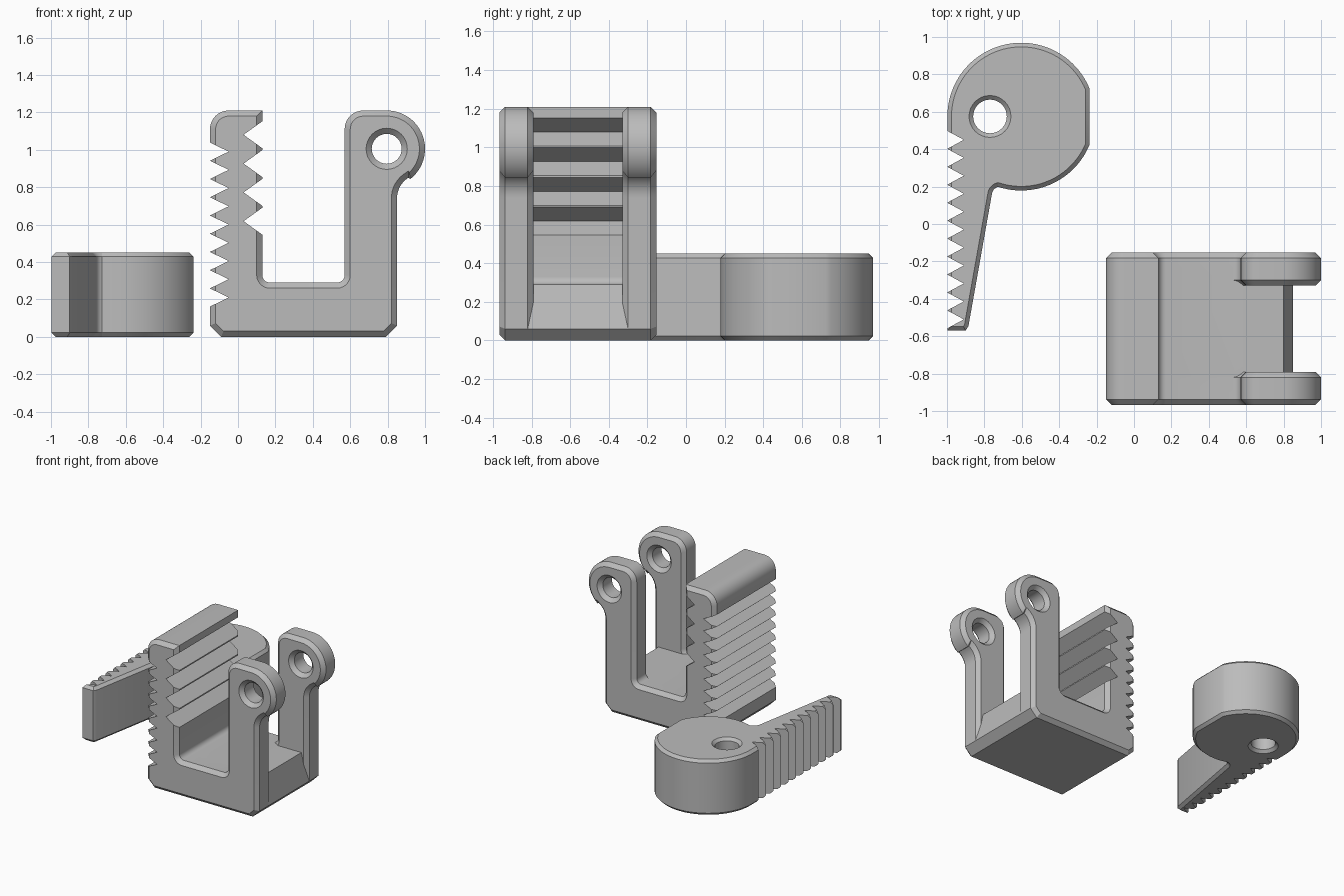
import bpy, bmesh, math
from mathutils import Vector, Matrix

if "Cube" in bpy.data.objects:
    bpy.data.objects.remove(bpy.data.objects["Cube"])

grey = bpy.data.materials.new("plain grey")
grey.diffuse_color = (0.5, 0.5, 0.5, 1)
grey.use_nodes = True
grey.node_tree.nodes["Principled BSDF"].inputs["Base Color"].default_value = grey.diffuse_color


def arc(cx, cy, r, a0, a1, n=10):
    """Points on an arc, angles in degrees."""
    out = []
    for i in range(n + 1):
        a = math.radians(a0 + (a1 - a0) * i / n)
        out.append((cx + r * math.cos(a), cy + r * math.sin(a)))
    return out


def inset(loop, d):
    """Offset a loop towards the material (left of its direction)."""
    pts = [Vector(p) for p in loop]
    out = []
    for i, p in enumerate(pts):
        e1 = (p - pts[i - 1]).normalized()
        e2 = (pts[(i + 1) % len(pts)] - p).normalized()
        n1, n2 = Vector((-e1.y, e1.x)), Vector((-e2.y, e2.x))
        out.append(p + (n1 + n2) * d / (1 + n1.dot(n2)))
    return out


def prism(name, loops, lo, hi, c=0.0, upright=False):
    """Extrude loops (outer ccw, holes cw) with chamfered rims."""
    bm = bmesh.new()
    levels = [(lo, c), (lo + c, 0), (hi - c, 0), (hi, c)] if c else [(lo, 0), (hi, 0)]
    caps = {0: [], len(levels) - 1: []}
    for loop in loops:
        rings = [[bm.verts.new((p[0], p[1], h)) for p in inset(loop, d)] for h, d in levels]
        n = len(loop)
        for a, b in zip(rings, rings[1:]):
            for i in range(n):
                j = (i + 1) % n
                bm.faces.new((a[i], a[j], b[j], b[i]))
        for k in caps:
            caps[k] += [bm.edges.get((rings[k][i], rings[k][(i + 1) % n])) for i in range(n)]
    for edges in caps.values():
        bmesh.ops.triangle_fill(bm, edges=edges, use_beauty=True)
    if upright:   # profile plane becomes x-z, extrusion runs along y
        bm.transform(Matrix(((1, 0, 0, 0), (0, 0, 1, 0), (0, 1, 0, 0), (0, 0, 0, 1))))
    bmesh.ops.recalc_face_normals(bm, faces=bm.faces)
    me = bpy.data.meshes.new(name)
    bm.to_mesh(me)
    bm.free()
    me.materials.append(grey)
    ob = bpy.data.objects.new(name, me)
    bpy.context.collection.objects.link(ob)
    return ob


def combine(ob, other, op):
    """Apply a boolean and remove the helper."""
    m = ob.modifiers.new(op, 'BOOLEAN')
    m.operation, m.solver, m.object = op, 'EXACT', other
    bpy.context.view_layer.objects.active = ob
    bpy.ops.object.modifier_apply(modifier=m.name)
    bpy.data.objects.remove(other)


def cut_teeth(ob, x_open, x_tip, top, pitch, half, count, lo, hi, upright):
    """Cut a row of V grooves."""
    out = x_open + (x_open - x_tip) * 0.5
    for i in range(count):
        v = top - i * pitch
        k = half * 1.5
        tri = [(x_tip, v), (out, v + k), (out, v - k)]
        if x_open > x_tip:
            tri = [tri[0], tri[2], tri[1]]
        combine(ob, prism("groove_cutter", [tri], lo, hi, 0, upright), 'DIFFERENCE')


def finish(ob):
    bpy.ops.object.select_all(action='DESELECT')
    ob.select_set(True)
    bpy.context.view_layer.objects.active = ob
    bpy.ops.object.shade_smooth_by_angle(angle=math.radians(25))


# Clamp body: shared outline pieces in x-z
y0, y1, arm = -0.967, -0.153, 0.177
bottom = [(-0.15, 0.06), (-0.09, 0.0), (0.79, 0.0), (0.85, 0.06)]
post = (arc(0.17, 0.33, 0.04, 270, 180, 6) + [(0.13, 1.21)]
        + arc(-0.05, 1.11, 0.10, 90, 180, 8))
lug = (arc(0.98, 0.74, 0.13, 180, 122, 8) + arc(0.795, 1.005, 0.205, -52, 90, 24)
       + arc(0.67, 1.11, 0.10, 90, 180, 8) + arc(0.53, 0.33, 0.04, 360, 270, 6))
pin_hole = arc(0.795, 1.005, 0.08, 360, 0, 32)[:-1]

# Side plates with lugs, chamfered on both faces
body = prism("clamp_body", [bottom + lug + post, pin_hole], y0, y0 + arm, 0.03, True)
plate = prism("side_plate", [bottom + lug + post, pin_hole], y1 - arm, y1, 0.03, True)
combine(body, plate, 'UNION')
# Middle block: post and floor with a sloping back edge between the lugs
core = prism("core", [bottom + [(0.80, 0.29)] + post], y0 + 0.06, y1 - 0.06, 0, True)
combine(body, core, 'UNION')
# Grip teeth inside, ratchet teeth outside
cut_teeth(body, 0.13, 0.03, 1.08, 0.154, 0.072, 4, y0 - 0.1, y1 + 0.1, True)
cut_teeth(body, -0.15, -0.05, 0.99, 0.0975, 0.0485, 9, y0 - 0.1, y1 + 0.1, True)
finish(body)

# Cam lever lying flat: round head with a flat side and a tapering handle
cx, cy, r = -0.603, 0.574, 0.395
head = arc(cx, cy, r, 255, 337.5, 24) + arc(cx, cy, r, 22.5, 180, 40)
handle = [(-0.998, -0.57), (-0.90, -0.57), (-0.885, -0.545)] + arc(-0.715, 0.155, 0.045, 172, 105, 6)
lever_hole = arc(-0.77, 0.575, 0.09, 360, 0, 32)[:-1]
lever = prism("cam_lever", [handle + head, lever_hole], 0, 0.45, 0.022)
cut_teeth(lever, -0.998, -0.91, 0.45, 0.096, 0.0475, 11, -0.1, 0.6, False)
finish(lever)
